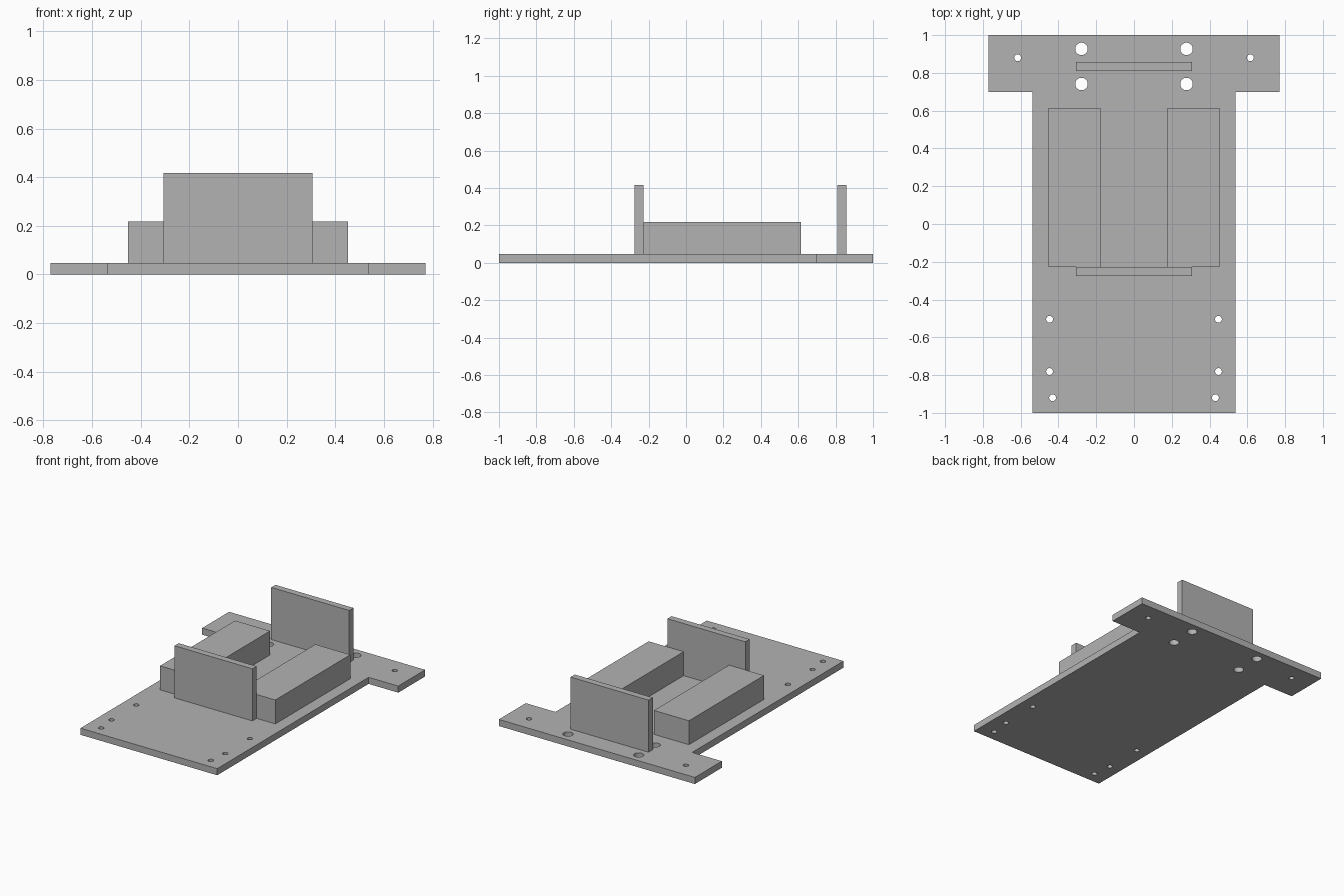
import bpy
from math import cos, sin, tau

if "Cube" in bpy.data.objects:
    bpy.data.objects.remove(bpy.data.objects["Cube"], do_unlink=True)

GREY = (0.45, 0.45, 0.45, 1)
grey = bpy.data.materials.new("plain_grey")
grey.use_nodes = True
grey.diffuse_color = GREY
grey.node_tree.nodes["Principled BSDF"].inputs["Base Color"].default_value = GREY

PLATE_TOP = 0.047


def add_box(name, x, y, z):
    """Box spanning the given (low, high) ranges."""
    spans = (x, y, z)
    bpy.ops.mesh.primitive_cube_add(size=1, location=[(a + b) / 2 for a, b in spans])
    ob = bpy.context.object
    ob.name = name
    ob.scale = [b - a for a, b in spans]
    bpy.ops.object.transform_apply(location=False, rotation=False, scale=True)
    ob.data.materials.append(grey)
    return ob


def add_loop(curve, points):
    """Closed straight-edged outline in a filled curve."""
    spline = curve.splines.new("POLY")
    spline.points.add(len(points) - 1)
    for p, (x, y) in zip(spline.points, points):
        p.co = (x, y, 0, 1)
    spline.use_cyclic_u = True
    spline.use_smooth = False


def circle(cx, cy, r, sides=32):
    return [(cx + r * cos(tau * i / sides), cy + r * sin(tau * i / sides))
            for i in range(sides)]


# Base plate: T-shaped outline with drilled holes
curve = bpy.data.curves.new("base_plate", "CURVE")
curve.dimensions = "2D"
curve.fill_mode = "BOTH"
curve.extrude = PLATE_TOP / 2
half = [(0.537, -1), (0.537, 0.698), (0.77, 0.698), (0.77, 1)]
add_loop(curve, half + [(-x, y) for x, y in reversed(half)])

LARGE, SMALL = 0.033, 0.018
holes = [(0.278, 0.927, LARGE), (0.278, 0.741, LARGE), (0.616, 0.88, SMALL),
         (0.447, -0.504, SMALL), (0.447, -0.781, SMALL), (0.431, -0.92, SMALL)]
for x, y, r in holes:
    for side in (-1, 1):
        add_loop(curve, circle(side * x, y, r))

plate = bpy.data.objects.new("base_plate", curve)
bpy.context.collection.objects.link(plate)
plate.location.z = PLATE_TOP / 2
bpy.ops.object.select_all(action="DESELECT")
plate.select_set(True)
bpy.context.view_layer.objects.active = plate
bpy.ops.object.convert(target="MESH")
plate = bpy.context.object
plate.data.materials.clear()
plate.data.materials.append(grey)

# Side rails
add_box("left_rail", (0.178, 0.453), (-0.228, 0.614), (PLATE_TOP, 0.217))
add_box("right_rail", (-0.453, -0.178), (-0.228, 0.614), (PLATE_TOP, 0.217))

# Upright walls
add_box("front_wall", (-0.306, 0.306), (-0.275, -0.228), (PLATE_TOP, 0.417))
add_box("back_wall", (-0.306, 0.306), (0.81, 0.857), (PLATE_TOP, 0.417))
